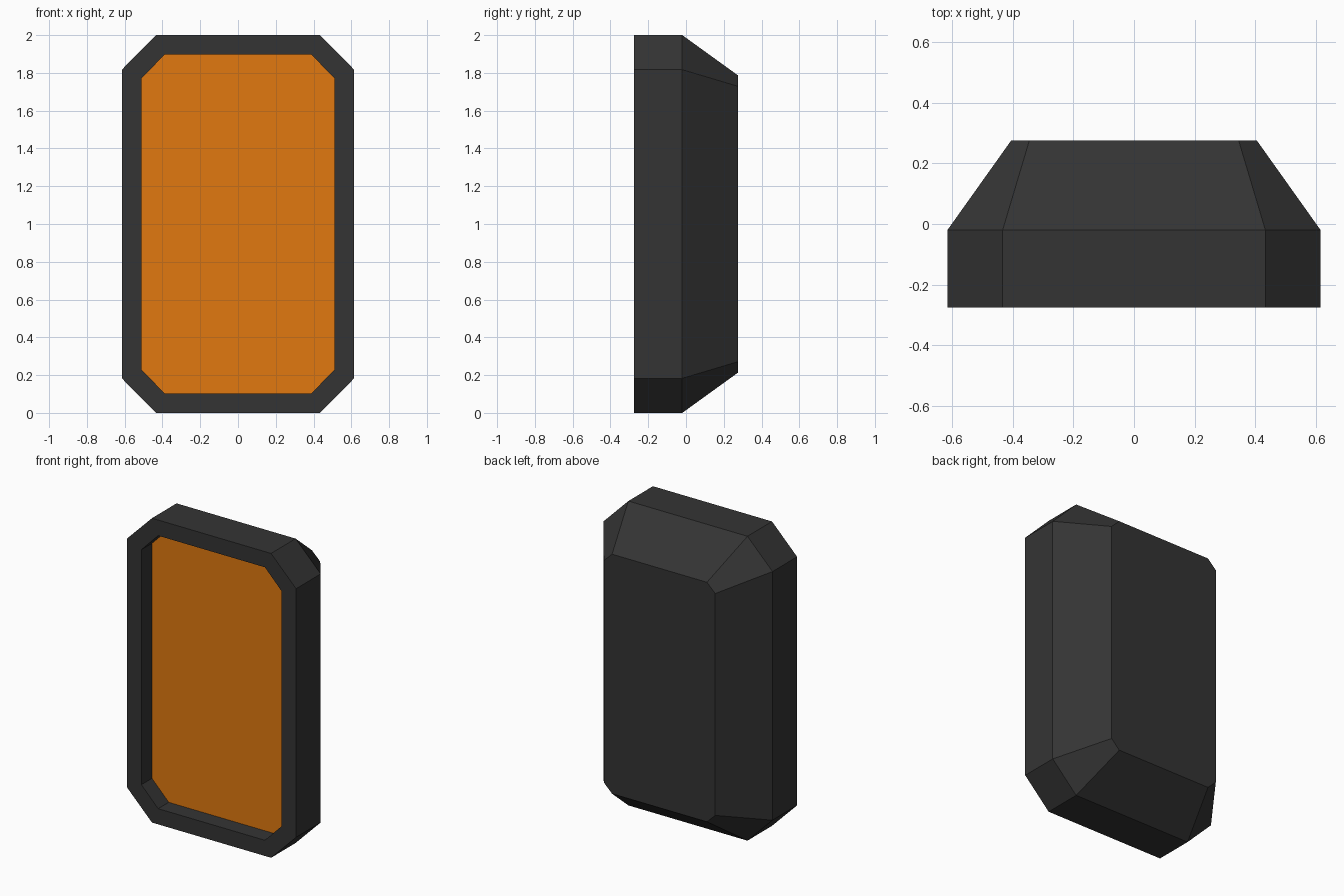
import bpy, bmesh

if "Cube" in bpy.data.objects:
    bpy.data.objects.remove(bpy.data.objects["Cube"])


def material(name, colour):
    mat = bpy.data.materials.new(name)
    mat.diffuse_color = (*colour, 1)
    mat.use_nodes = True
    mat.node_tree.nodes["Principled BSDF"].inputs["Base Color"].default_value = mat.diffuse_color
    return mat


def octagon(bm, y, half_w, half_h, cut_x, cut_z):
    """Ring of verts: a rectangle with cut corners, centred on z = 1."""
    w, h = half_w - cut_x, half_h - cut_z
    pts = [(half_w, -h), (half_w, h), (w, half_h), (-w, half_h),
           (-half_w, h), (-half_w, -h), (-w, -half_h), (w, -half_h)]
    return [bm.verts.new((x, y, 1 + z)) for x, z in pts]


def loft(name, sections, mat, cap_first, cap_last):
    bm = bmesh.new()
    rings = [octagon(bm, *s) for s in sections]
    for a, b in zip(rings, rings[1:]):
        for i in range(8):
            j = (i + 1) % 8
            bm.faces.new((a[i], b[i], b[j], a[j]))
    if cap_first:
        bm.faces.new(rings[0])
    if cap_last:
        bm.faces.new(list(reversed(rings[-1])))
    mesh = bpy.data.meshes.new(name)
    bm.to_mesh(mesh)
    bm.free()
    mesh.materials.append(mat)
    obj = bpy.data.objects.new(name, mesh)
    bpy.context.collection.objects.link(obj)


black = material("charcoal", (0.034, 0.034, 0.034))
orange = material("orange", (0.75, 0.19, 0.005))

FRONT, BREAK, BACK, PANEL = -0.275, -0.02, 0.275, -0.165
opening = (0.51, 0.897, 0.122, 0.125)
outer = (0.615, 1.0, 0.182, 0.183)

# Housing: recess wall, front rim, straight sides, tapered back
loft("housing", [(PANEL, *opening), (FRONT, *opening), (FRONT, *outer),
                 (BREAK, *outer), (BACK, 0.405, 0.787, 0.06, 0.058)],
     black, False, True)

# Recessed lens panel, closing the housing at the front
loft("lens_panel", [(PANEL, *opening)], orange, True, False)
